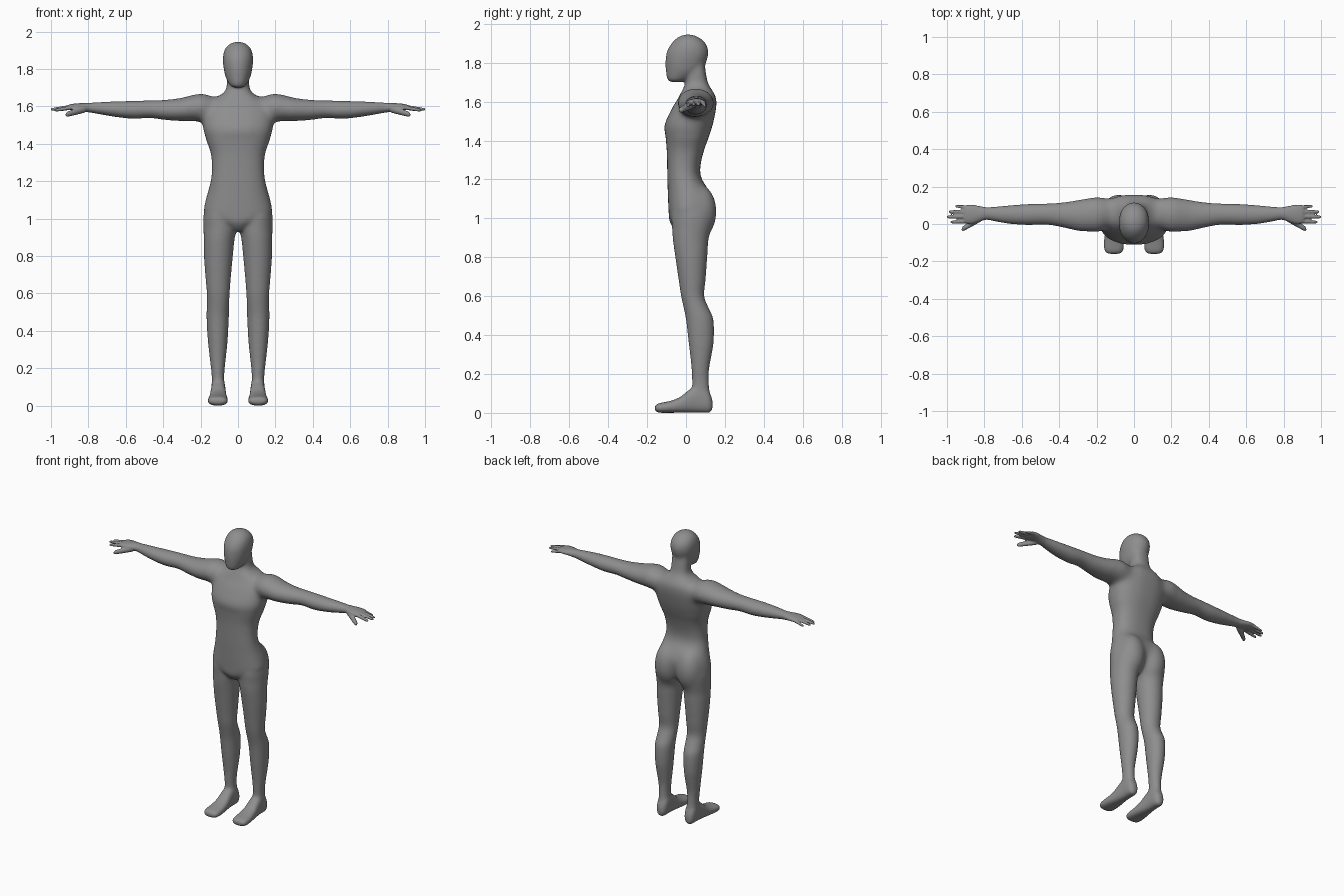
import bpy, bmesh, math
from mathutils import Matrix, Vector

bm = bmesh.new()


def catmull(p, steps):
    """Smoothly interpolate a list of section tuples."""
    out = []
    for i in range(len(p) - 1):
        a, b, c, d = p[max(i - 1, 0)], p[i], p[i + 1], p[min(i + 2, len(p) - 1)]
        for k in range(steps):
            t = k / steps
            out.append([0.5 * (2 * q + (r - o) * t + (2 * o - 5 * q + 4 * r - s) * t * t
                               + (3 * q - o - 3 * r + s) * t ** 3)
                        for o, q, r, s in zip(a, b, c, d)])
    return out + [list(p[-1])]


def loft(axis, sections, side=1, power=2.0, n=32, steps=4):
    """Closed loft; section = (position on axis, min/max of 1st other axis, min/max of 2nd)."""
    others = [i for i in range(3) if i != axis]
    rings = []
    for t, a0, a1, b0, b1 in catmull(sections, steps):
        ring = []
        for k in range(n):
            u = 2 * math.pi * k / n
            c, s = math.cos(u), math.sin(u)
            co = [0, 0, 0]
            co[axis] = t
            co[others[0]] = (a0 + a1) / 2 + (a1 - a0) / 2 * math.copysign(abs(c) ** (2 / power), c)
            co[others[1]] = (b0 + b1) / 2 + (b1 - b0) / 2 * math.copysign(abs(s) ** (2 / power), s)
            co[0] *= side
            ring.append(bm.verts.new(co))
        rings.append(ring)
    for r0, r1 in zip(rings, rings[1:]):
        for k in range(n):
            bm.faces.new((r0[k], r0[(k + 1) % n], r1[(k + 1) % n], r1[k]))
    bm.faces.new(rings[0])
    bm.faces.new(rings[-1])


def ellipsoid(centre, radii):
    m = Matrix.Translation(centre) @ Matrix.Diagonal((*radii, 1))
    bmesh.ops.create_uvsphere(bm, u_segments=32, v_segments=20, radius=1, matrix=m)


# torso and neck: z, half width, front, back
torso = [(0.935, .035, -.05, .05), (0.965, .08, -.075, .095), (0.99, .13, -.086, .112),
         (1.03, .180, -.089, .128), (1.09, .175, -.092, .138), (1.145, .160, -.094, .117),
         (1.21, .144, -.096, .077), (1.275, .139, -.097, .075), (1.35, .146, -.099, .093),
         (1.42, .170, -.105, .118), (1.48, .187, -.110, .137), (1.56, .188, -.075, .154),
         (1.61, .170, -.045, .156), (1.642, .130, -.028, .145), (1.67, .080, -.014, .127),
         (1.70, .062, -.002, .112), (1.74, .060, .0, .104), (1.80, .058, .0, .095)]
loft(2, [(z, -w, w, f, b) for z, w, f, b in torso], power=2.4, n=48)

# head
head = [(1.70, .026, -.083, -.02), (1.712, .044, -.097, .01), (1.755, .066, -.104, .075),
        (1.80, .078, -.106, .103), (1.85, .084, -.101, .116), (1.89, .079, -.082, .107),
        (1.92, .061, -.056, .082), (1.938, .037, -.03, .052), (1.946, .01, .0, .02)]
loft(2, [(z, -w, w, f, b) for z, w, f, b in head], n=40)

for s in (-1, 1):
    # buttocks
    ellipsoid((s * .082, .07, 1.035), (.088, .089, .14))

    # legs
    loft(2, [(1.08, .03, .165, -.06, .11), (1.02, .012, .185, -.075, .14),
             (.95, .006, .185, -.072, .132), (.89, .018, .184, -.068, .117),
             (.79, .028, .182, -.054, .109), (.68, .038, .174, -.038, .101),
             (.60, .044, .167, -.026, .094), (.54, .046, .167, -.013, .117),
             (.48, .048, .169, -.001, .142), (.375, .053, .164, .011, .144),
             (.30, .059, .157, .02, .133), (.22, .068, .148, .028, .119),
             (.15, .073, .141, .03, .119), (.06, .069, .143, .03, .127)], s)

    # feet
    loft(1, [(.138, .09, .12, .02, .06), (.125, .075, .136, .0, .1), (.10, .067, .143, .0, .135),
             (.06, .066, .144, .0, .145), (.01, .063, .149, .0, .115), (-.03, .058, .154, .0, .082),
             (-.08, .053, .161, .0, .062), (-.13, .053, .163, .0, .052),
             (-.152, .06, .155, .003, .046), (-.161, .075, .14, .012, .038)], s, 2.6)

    # shoulder, arm and palm
    loft(0, [(.07, .02, .12, 1.55, 1.63), (.13, -.02, .136, 1.52, 1.652),
             (.19, -.045, .146, 1.517, 1.670), (.24, -.043, .141, 1.52, 1.663),
             (.30, -.037, .128, 1.521, 1.646), (.39, -.017, .115, 1.527, 1.635),
             (.47, -.004, .110, 1.537, 1.632), (.56, -.006, .108, 1.533, 1.630),
             (.65, -.002, .102, 1.542, 1.627), (.73, .010, .095, 1.555, 1.624),
             (.79, .021, .091, 1.566, 1.620), (.825, .012, .096, 1.572, 1.618),
             (.86, .002, .103, 1.577, 1.616), (.895, .002, .102, 1.580, 1.612),
             (.91, .012, .094, 1.586, 1.606)], s)

    # fingers and thumb: root, tip, root radius
    for root, tip, r in [((.88, .015, 1.596), (.982, .010, 1.578), .0118),
                         ((.88, .040, 1.599), (1.003, .038, 1.583), .0118),
                         ((.88, .065, 1.599), (.992, .066, 1.583), .0118),
                         ((.88, .089, 1.596), (.958, .095, 1.578), .0108),
                         ((.815, .035, 1.587), (.922, -.03, 1.555), .020)]:
        secs = []
        for t, k in ((0, 1), (.4, .92), (.75, .8), (.93, .68), (1, .35)):
            p = Vector(root).lerp(Vector(tip), t)
            secs.append((p.x, p.y - r * k, p.y + r * k, p.z - r * k, p.z + r * k))
        loft(0, secs, s, n=16, steps=3)

bmesh.ops.recalc_face_normals(bm, faces=bm.faces)
mesh = bpy.data.meshes.new("body")
bm.to_mesh(mesh)
bm.free()
body = bpy.data.objects.new("body", mesh)
bpy.context.collection.objects.link(body)

# fuse all parts into one skin
remesh = body.modifiers.new("fuse", 'REMESH')
remesh.mode = 'VOXEL'
remesh.voxel_size = 0.005
bpy.context.view_layer.update()
fused = bpy.data.meshes.new_from_object(body.evaluated_get(bpy.context.evaluated_depsgraph_get()))
body.modifiers.clear()


def smooth(verts, times):
    for _ in range(times):
        bmesh.ops.smooth_vert(skin, verts=verts, factor=.5,
                              use_axis_x=True, use_axis_y=True, use_axis_z=True)


# soften the joins: most at shoulders and hips, least at the thin fingers
skin = bmesh.new()
skin.from_mesh(fused)
shoulders = [v for v in skin.verts if v.co.z > 1.42 and .07 < abs(v.co.x) < .27]
hips = [v for v in skin.verts if .86 < v.co.z < 1.24 and v.co.y > .03]
smooth(shoulders + hips, 70)
smooth([v for v in skin.verts if abs(v.co.x) < .80], 28)
smooth(skin.verts[:], 3)
skin.to_mesh(fused)
skin.free()
body.data = fused
fused.name = "body"
for p in fused.polygons:
    p.use_smooth = True

# dark grey skin
grey = bpy.data.materials.new("dark_grey")
grey.diffuse_color = (.27, .27, .27, 1)
fused.materials.clear()
fused.materials.append(grey)
